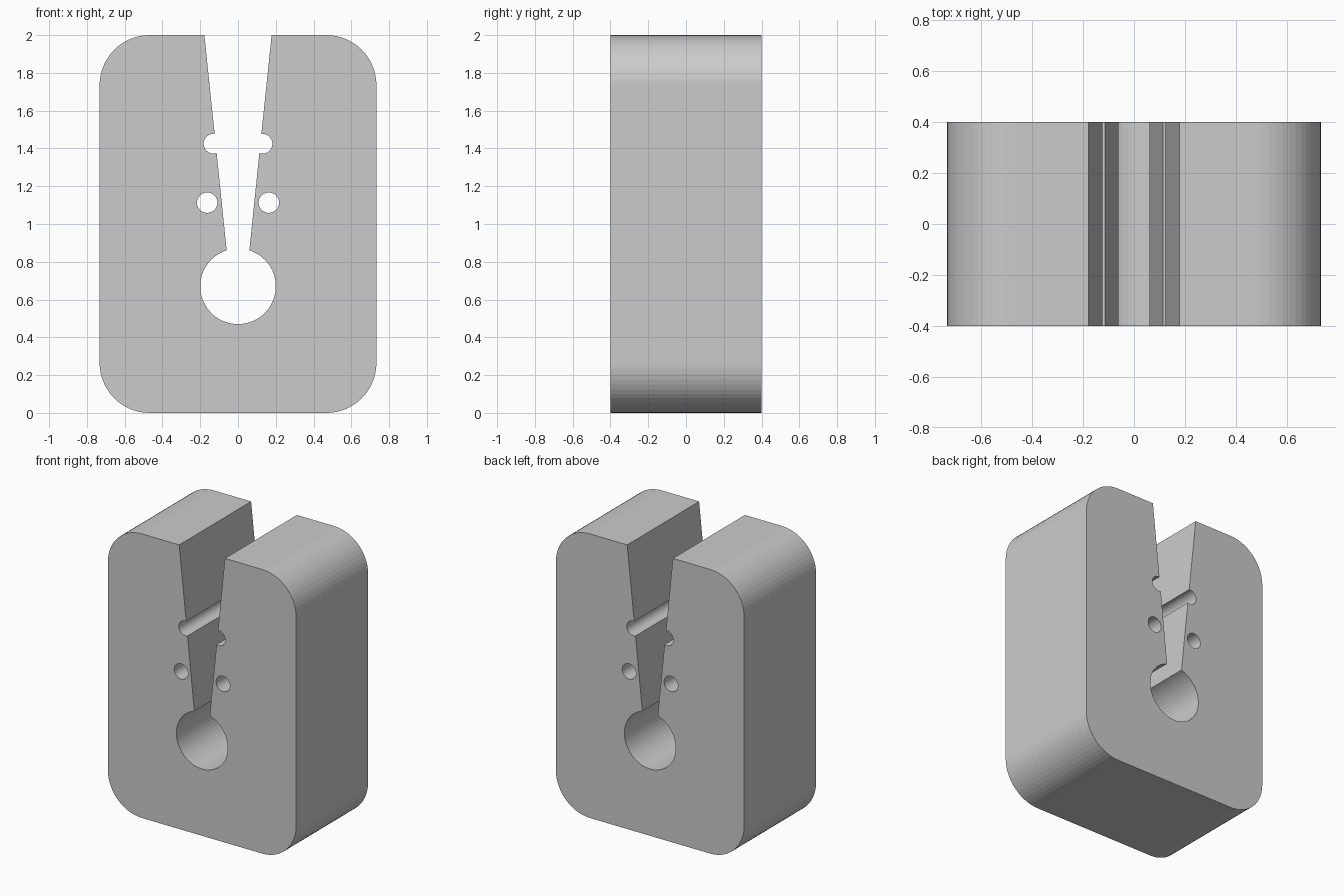
import bpy, bmesh
from math import cos, sin, radians

if "Cube" in bpy.data.objects:
    bpy.data.objects.remove(bpy.data.objects["Cube"])

DEPTH = 0.8
HALF_W, HEIGHT, CORNER = 0.733, 2.0, 0.265


def arc(cx, cz, r, a0, a1, n):
    """Points along an arc, angles in degrees."""
    angles = [radians(a0 + (a1 - a0) * i / n) for i in range(n + 1)]
    return [(cx + r * cos(a), cz + r * sin(a)) for a in angles]


def add_loop(bm, points):
    """Closed edge loop in the front plane."""
    verts = [bm.verts.new((x, -DEPTH / 2, z)) for x, z in points]
    for a, b in zip(verts, verts[1:] + verts[:1]):
        bm.edges.new((a, b))


# Left half of the outline: outer corners, slot mouth, edge notch, round bore
cx = -HALF_W + CORNER
left = arc(cx, CORNER, CORNER, 270, 180, 14)
left += arc(cx, HEIGHT - CORNER, CORNER, 180, 90, 14)
left += [(-0.178, HEIGHT)]
left += arc(-0.13, 1.425, 0.052, 83, 289, 18)
left += arc(0, 0.67, 0.2, 107.5, 270, 24)
right = [(-x, z) for x, z in reversed(left[:-1])]

bm = bmesh.new()
add_loop(bm, left + right)

# Small through holes either side of the slot
for side in (-1, 1):
    add_loop(bm, arc(side * 0.163, 1.113, 0.054, 0, 360, 32)[:-1])

# Fill the front face and extrude it to the back
bmesh.ops.triangle_fill(bm, edges=bm.edges[:], use_beauty=True)
ext = bmesh.ops.extrude_face_region(bm, geom=bm.faces[:], use_keep_orig=True)
moved = [g for g in ext["geom"] if isinstance(g, bmesh.types.BMVert)]
bmesh.ops.translate(bm, verts=moved, vec=(0, DEPTH, 0))
bmesh.ops.recalc_face_normals(bm, faces=bm.faces[:])

mesh = bpy.data.meshes.new("slotted_block")
bm.to_mesh(mesh)
bm.free()
block = bpy.data.objects.new("slotted_block", mesh)
bpy.context.collection.objects.link(block)
